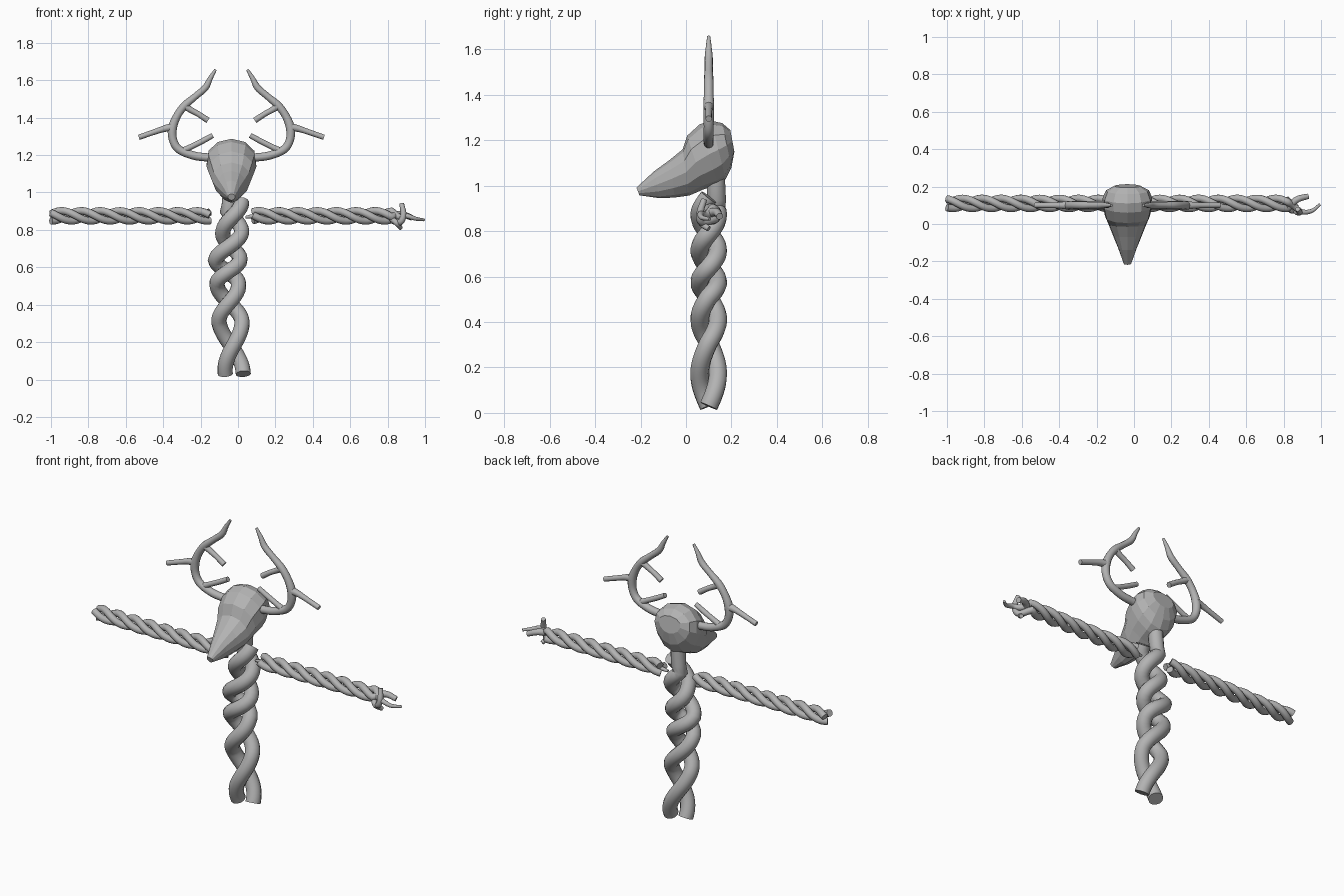
import bpy, bmesh, math
from mathutils import Vector

if "Cube" in bpy.data.objects:
    bpy.data.objects.remove(bpy.data.objects["Cube"])

grey = bpy.data.materials.new("stone grey")
grey.diffuse_color = (0.45, 0.45, 0.45, 1)
grey.use_nodes = True
grey.node_tree.nodes["Principled BSDF"].inputs["Base Color"].default_value = grey.diffuse_color
CX = -0.035  # symmetry axis of head and antlers


def smooth(pts, n=6):
    """Catmull-Rom through control points (x, y, z, radius)."""
    p = [Vector(q) for q in pts]
    p = [p[0] * 2 - p[1]] + p + [p[-1] * 2 - p[-2]]
    out = []
    for i in range(1, len(p) - 2):
        a, b, c, d = p[i - 1:i + 3]
        for k in range(n):
            t = k / n
            out.append(0.5 * (2 * b + (c - a) * t + (2 * a - 5 * b + 4 * c - d) * t * t
                              + (3 * b - a - 3 * c + d) * t ** 3))
    return out + [p[-2]]


def tubes(name, paths):
    """One mesh object made of round tubes along the paths."""
    cu = bpy.data.curves.new(name, 'CURVE')
    cu.dimensions = '3D'
    cu.bevel_depth = 1.0
    cu.bevel_resolution = 4
    cu.use_fill_caps = True
    for path in paths:
        s = cu.splines.new('POLY')
        s.points.add(len(path) - 1)
        for pt, q in zip(s.points, path):
            pt.co = (q[0], q[1], q[2], 1)
            pt.radius = max(q[3], 0.002)
    ob = bpy.data.objects.new(name, cu)
    bpy.context.collection.objects.link(ob)
    bpy.ops.object.select_all(action='DESELECT')
    ob.select_set(True)
    bpy.context.view_layer.objects.active = ob
    bpy.ops.object.convert(target='MESH')
    ob = bpy.context.object
    ob.data.materials.clear()
    ob.data.materials.append(grey)
    bpy.ops.object.shade_smooth_by_angle(angle=math.radians(45))
    return ob


def lerp_table(table, z):
    for a, b in zip(table, table[1:]):
        if z <= b[0]:
            t = (z - a[0]) / (b[0] - a[0])
            return [u + (v - u) * t for u, v in zip(a, b)]
    return table[-1]


# Body: two thick strands; rows are height, half turns, centre x, helix radius
twist = [(0.03, 0, -0.02, 0.048), (0.31, 1, -0.04, 0.062), (0.51, 2, -0.055, 0.058),
         (0.64, 3, -0.055, 0.066), (0.79, 4, -0.03, 0.05), (0.95, 5, -0.03, 0.05)]


def body_strand(phase, top, extra):
    path = []
    for i in range(61):
        z, h, cx, r = lerp_table(twist, 0.03 + (top - 0.03) * i / 60)
        a = h * math.pi + phase
        path.append((cx + r * math.cos(a), 0.1 + 0.04 * math.sin(a), z, 0.041))
    return path + extra


tubes("body_strands", [
    body_strand(0, 0.9, [(-0.045, 0.135, 0.94, 0.041), (-0.04, 0.13, 1.04, 0.041)]),
    body_strand(math.pi, 0.95, [])])


# Arms: three thin strands twisted around a horizontal axis
def arm_strand(x0, x1, phase, pitch=0.31):
    n = 60
    out = []
    for i in range(n + 1):
        x = x0 + (x1 - x0) * i / n
        a = phase + 2 * math.pi * (x - x0) / pitch
        out.append((x, 0.11 + 0.027 * math.cos(a), 0.875 + 0.027 * math.sin(a), 0.02))
    return out


third = 2 * math.pi / 3
tubes("left_arm_strands", [arm_strand(-1.0, -0.15, k * third + 0.4) for k in range(3)])

# Right arm ends in loose, frayed strands
frays = [
    [(0.87, 0.13, 0.885, 0.018), (0.93, 0.148, 0.865, 0.015)],
    [(0.865, 0.07, 0.84, 0.017), (0.885, 0.062, 0.88, 0.016), (0.875, 0.08, 0.94, 0.013)],
    [(0.86, 0.09, 0.87, 0.017), (0.90, 0.065, 0.875, 0.014), (0.95, 0.07, 0.86, 0.011),
     (0.995, 0.105, 0.853, 0.007)]]
right = []
for k in range(3):
    path = arm_strand(0.08, 0.82, k * third + 0.9)
    right.append(path[:-1] + smooth([path[-1]] + frays[k]))
right.append(smooth([(0.04, 0.11, 0.868, 0.007), (0.09, 0.11, 0.873, 0.012),
                     (0.2, 0.11, 0.875, 0.012)]))
right.append(smooth([(0.82, 0.09, 0.86, 0.015), (0.85, 0.07, 0.835, 0.015),
                     (0.87, 0.1, 0.81, 0.012)]))
tubes("right_arm_strands", right)

# Head: faceted loft, rows are top y, top z, bottom y, bottom z, half width
sections = [(-0.218, 0.992, -0.205, 0.958, 0.02), (-0.14, 1.064, -0.117, 0.945, 0.05),
            (-0.07, 1.115, -0.05, 0.948, 0.078), (-0.015, 1.16, 0.015, 0.957, 0.102),
            (0.005, 1.22, 0.08, 0.985, 0.12), (0.06, 1.27, 0.14, 1.005, 0.133),
            (0.11, 1.287, 0.175, 1.03, 0.132), (0.16, 1.275, 0.20, 1.08, 0.115),
            (0.195, 1.245, 0.213, 1.15, 0.07)]
SIDES = 12
bm = bmesh.new()
rings = []
for ty, tz, by, bz, w in sections:
    ring = []
    for k in range(SIDES):
        a = 2 * math.pi * k / SIDES
        c = math.cos(a)
        ring.append(bm.verts.new((CX + w * math.sin(a) * (1 + 0.14 * c),
                                  (ty + by) / 2 + (ty - by) / 2 * c,
                                  (tz + bz) / 2 + (tz - bz) / 2 * c)))
    rings.append(ring)
for r, s in zip(rings, rings[1:]):
    for k in range(SIDES):
        j = (k + 1) % SIDES
        bm.faces.new((r[k], r[j], s[j], s[k]))
bm.faces.new(rings[0])
bm.faces.new(rings[-1])
bmesh.ops.recalc_face_normals(bm, faces=bm.faces)
me = bpy.data.meshes.new("head")
bm.to_mesh(me)
bm.free()
me.materials.append(grey)
bpy.context.collection.objects.link(bpy.data.objects.new("head", me))

# Antlers: a curved beam with three tines, mirrored; rows are x, z, radius
antler = [
    [(0.05, 1.185, 0.022), (0.10, 1.188, 0.022), (0.17, 1.198, 0.022), (0.245, 1.23, 0.022),
     (0.277, 1.28, 0.022), (0.28, 1.345, 0.024), (0.255, 1.41, 0.021), (0.215, 1.465, 0.021),
     (0.16, 1.512, 0.018), (0.105, 1.56, 0.018), (0.078, 1.61, 0.013), (0.05, 1.657, 0.007)],
    [(0.275, 1.35, 0.024), (0.32, 1.342, 0.018), (0.37, 1.326, 0.015), (0.46, 1.295, 0.014)],
    [(0.22, 1.465, 0.02), (0.18, 1.44, 0.016), (0.14, 1.418, 0.015), (0.09, 1.385, 0.016)],
    [(0.23, 1.22, 0.018), (0.18, 1.245, 0.015), (0.12, 1.275, 0.015), (0.065, 1.305, 0.014)]]
for name, side in (("right_antler", 1), ("left_antler", -1)):
    tubes(name, [smooth([(CX + side * (x - CX), 0.1, z, r) for x, z, r in p]) for p in antler])
